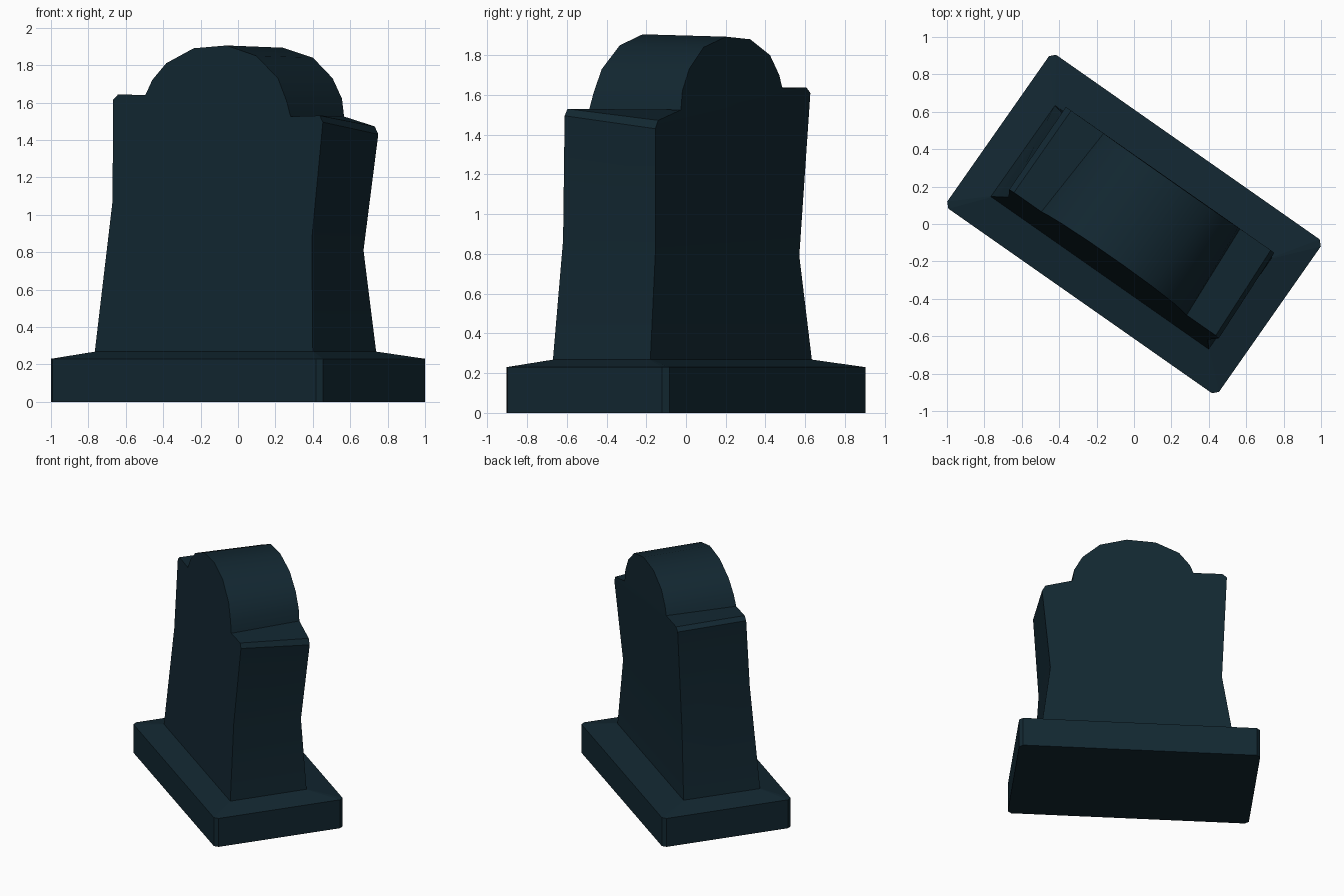
import bpy, bmesh, math

if "Cube" in bpy.data.objects:
    bpy.data.objects.remove(bpy.data.objects["Cube"])

stone = bpy.data.materials.new("dark slate teal")
stone.diffuse_color = (0.0062, 0.0205, 0.031, 1)
stone.use_nodes = True
stone.node_tree.nodes["Principled BSDF"].inputs["Base Color"].default_value = stone.diffuse_color
TURN = math.radians(-35)


def make(name, verts, faces, smooth):
    me = bpy.data.meshes.new(name)
    me.from_pydata(verts, [], faces)
    bm = bmesh.new()
    bm.from_mesh(me)
    bmesh.ops.recalc_face_normals(bm, faces=bm.faces)
    bm.to_mesh(me)
    bm.free()
    me.materials.append(stone)
    ob = bpy.data.objects.new(name, me)
    bpy.context.collection.objects.link(ob)
    ob.rotation_euler[2] = TURN
    bpy.ops.object.select_all(action='DESELECT')
    ob.select_set(True)
    bpy.context.view_layer.objects.active = ob
    if smooth:
        bpy.ops.object.shade_smooth_by_angle(angle=math.radians(30))
    return ob


def ring(x0, x1, y0, y1, c, z):
    # rectangle with clipped corners
    return [(x0 + c, y0, z), (x1 - c, y0, z), (x1, y0 + c, z), (x1, y1 - c, z),
            (x1 - c, y1, z), (x0 + c, y1, z), (x0, y1 - c, z), (x0, y0 + c, z)]


# base plinth with gently sloping top
v = (ring(-.887, .887, -.502, .502, .027, 0)
     + ring(-.887, .887, -.502, .502, .027, .23)
     + ring(-.712, .712, -.32, .278, .004, .268))
f = [tuple(range(8)), tuple(range(16, 24))]
for k in (0, 8):
    f += [(k + i, k + (i + 1) % 8, k + 8 + (i + 1) % 8, k + 8 + i) for i in range(8)]
make("base_plinth", v, f, False)

# headstone outlines (length, height), running up the right side and down the left
front = [(.712, .26), (.678, .87), (.722, 1.495), (.70, 1.53),
         (.51, 1.525), (.479, 1.61), (.418, 1.73), (.27, 1.85), (.075, 1.905),
         (-.139, 1.89), (-.315, 1.81), (-.402, 1.72), (-.443, 1.64),
         (-.622, 1.643), (-.652, 1.615), (-.632, 1.07), (-.712, .26)]
back = [(.709, .26), (.638, .81), (.703, 1.43), (.679, 1.472),
        (.479, 1.525), (.466, 1.62), (.405, 1.73), (.277, 1.84), (.08, 1.893),
        (-.132, 1.88), (-.305, 1.80), (-.385, 1.70), (-.411, 1.635),
        (-.623, 1.637), (-.657, 1.61), (-.625, .79), (-.71, .26)]


def front_y(z):
    return -.319 + (z - .27) * .0645


def back_y(z):
    pts = [(.26, .277), (.8, .258), (1.45, .305), (1.91, .302)]
    for (a, p), (b, q) in zip(pts, pts[1:]):
        if z <= b:
            return p + (q - p) * (z - a) / (b - a)
    return pts[-1][1]


n = len(front)
v = [(x, front_y(z), z) for x, z in front] + [(x, back_y(z), z) for x, z in back]
f = [(i, (i + 1) % n, n + (i + 1) % n, n + i) for i in range(n)]
for k in (0, n):
    f.append((k, k + 1, k + n - 2, k + n - 1))
    f.append((k + 1, k + 2, k + n - 3, k + n - 2))
    f.append(tuple(k + i for i in range(2, n - 2)))
make("headstone", v, f, True)
